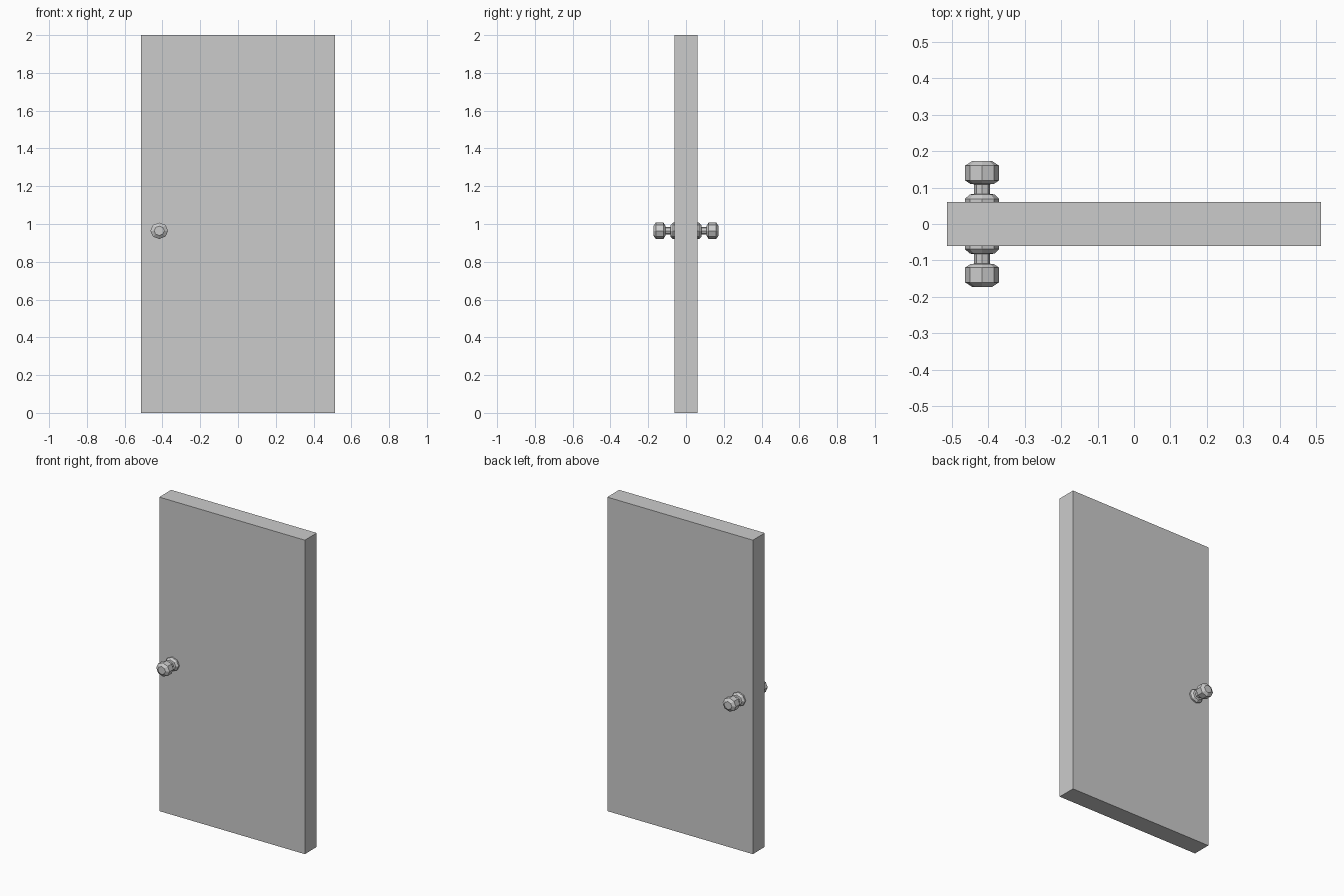
import bpy, bmesh, math

if "Cube" in bpy.data.objects:
    bpy.data.objects.remove(bpy.data.objects["Cube"])

# door slab
bpy.ops.mesh.primitive_cube_add(size=1, location=(0, 0, 1))
door = bpy.context.object
door.name = "door_panel"
door.scale = (1.026, 0.12, 2)

# knob profile: (radius, distance from door centre)
PROFILE = [(0.047, 0.055), (0.047, 0.069), (0.034, 0.081), (0.022, 0.083),
           (0.022, 0.109), (0.032, 0.110), (0.047, 0.120), (0.047, 0.160),
           (0.027, 0.173)]
SIDES = 8


def make_knob(name, side):
    bm = bmesh.new()
    rings = []
    for r, y in PROFILE:
        rings.append([bm.verts.new((r * math.cos(2 * math.pi * i / SIDES), side * y,
                                    0.92 * r * math.sin(2 * math.pi * i / SIDES)))
                      for i in range(SIDES)])
    for a, b in zip(rings, rings[1:]):
        for i in range(SIDES):
            j = (i + 1) % SIDES
            bm.faces.new((a[i], a[j], b[j], b[i]))
    bm.faces.new(rings[0])
    bm.faces.new(rings[-1])
    bmesh.ops.recalc_face_normals(bm, faces=bm.faces)
    mesh = bpy.data.meshes.new(name)
    bm.to_mesh(mesh)
    bm.free()
    knob = bpy.data.objects.new(name, mesh)
    knob.location = (-0.417, 0, 0.964)
    bpy.context.collection.objects.link(knob)


# matching knobs on both faces
make_knob("front_knob", -1)
make_knob("back_knob", 1)
